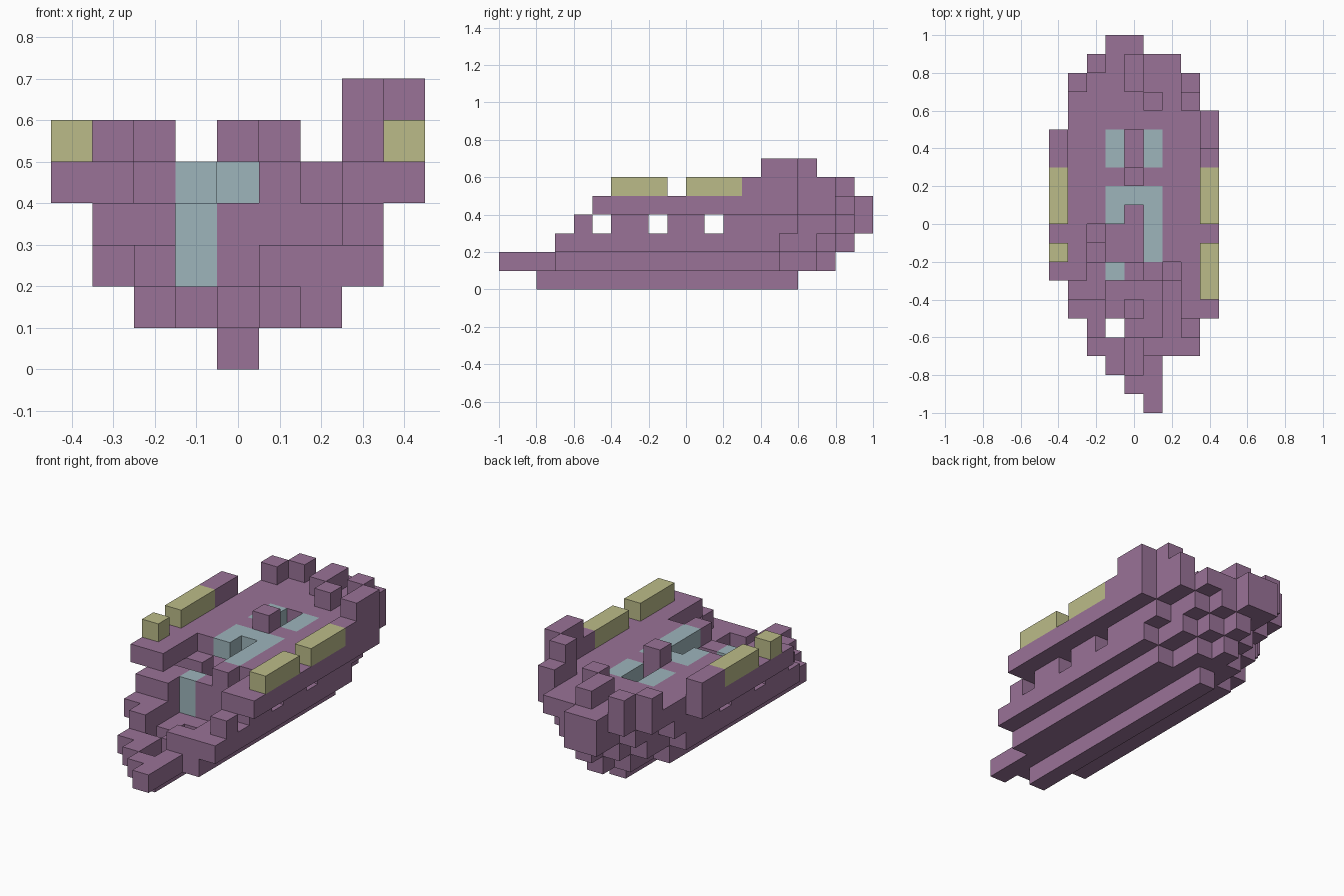
import bpy
import bmesh
from mathutils import Vector

CELL = 0.1
if "Cube" in bpy.data.objects:
    bpy.data.objects.remove(bpy.data.objects["Cube"], do_unlink=True)


def material(name, colour):
    mat = bpy.data.materials.new(name)
    mat.use_nodes = True
    mat.diffuse_color = (*colour, 1)
    mat.node_tree.nodes["Principled BSDF"].inputs["Base Color"].default_value = (*colour, 1)
    return mat


purple = material("dusty purple", (0.32, 0.17, 0.31))
teal = material("pale teal", (0.34, 0.46, 0.5))
yellow = material("straw yellow", (0.5, 0.5, 0.25))

parts = {}     # part name -> set of cells (column, row, layer)
colours = {}   # part name -> material


def run(part, mat, layer, column, start, stop, skip=()):
    """Add a fore-and-aft row of blocks; row 0 is the bow, column 0 the centre line."""
    colours[part] = mat
    cells = parts.setdefault(part, set())
    cells.update((column, row, layer) for row in range(start, stop) if row not in skip)


def rows(part, mat, layer, spans, skip=()):
    for column, (start, stop) in spans.items():
        run(part, mat, layer, column, start, stop, skip)


# Keel and worn bottom planks
run("keel", purple, 0, 0, 2, 16)
rows("bottom_planks", purple, 1, {-2: (3, 15), 1: (0, 17), 2: (3, 15)})
run("bottom_planks", purple, 1, -1, 2, 17, skip=(4,))
run("bottom_planks", purple, 1, 0, 1, 18, skip=(2, 3, 5))

# Lower sides with the closed stern
rows("lower_hull", purple, 2, {-3: (5, 15), -2: (4, 17), 2: (3, 17), 3: (3, 15)})
rows("lower_hull", purple, 2, {-1: (16, 18), 0: (16, 19), 1: (16, 18)})
run("lower_hull", purple, 2, 1, 3, 4)

# Upper sides pierced by ports
ports = (5, 8, 11)
rows("upper_hull", purple, 3, {-3: (6, 16), 3: (4, 16)}, skip=ports)
rows("upper_hull", purple, 3, {-2: (15, 18), -1: (16, 20), 0: (16, 20), 1: (16, 19), 2: (15, 18)})
run("upper_hull", purple, 3, -2, 6, 10, skip=ports)

# Cabin wall with its door
for layer in (2, 3):
    for column in (0, 1, 2):
        run("cabin_wall", purple, layer, column, 7, 8)
    run("cabin_door", teal, layer, -1, 7, 8)

# Deck with openings and glass panels
rows("deck_glass", teal, 4, {-1: (10, 12), 0: (11, 12), 1: (8, 12)})
rows("deck_skylights", teal, 4, {-1: (13, 15), 1: (13, 15)})
rows("deck", purple, 4, {-4: (7, 15), -3: (7, 18), -2: (10, 19), 2: (8, 19), 3: (5, 18), 4: (5, 16)})
rows("deck", purple, 4, {-1: (12, 13), 0: (12, 13), 1: (12, 13)})
rows("deck", purple, 4, {-1: (15, 20), 0: (15, 20), 1: (15, 19)})
run("deck", purple, 4, 1, 7, 8)

# Rails, posts and stern blocks standing on the deck
rows("left_rail", yellow, 5, {4: (6, 13)}, skip=(9,))
rows("right_rail", yellow, 5, {-4: (8, 13)}, skip=(9,))
rows("rail_ends", purple, 5, {-4: (13, 15), 4: (13, 16)})
run("mast_stump", purple, 5, 0, 12, 13)
rows("stern_posts", purple, 5, {-3: (17, 18), -2: (18, 19), 0: (17, 19), 1: (16, 17), 3: (16, 18)})
rows("corner_post", purple, 6, {4: (14, 16), 3: (16, 17)})

filled = set().union(*parts.values())
AXES = [Vector(a) for a in ((1, 0, 0), (0, 1, 0), (0, 0, 1))]


def build(name, cells, mat):
    """Make one mesh of the outer block faces of a part."""
    bm = bmesh.new()
    for cell in sorted(cells):
        centre = Vector((cell[0], cell[1] - 9.5, cell[2] + 0.5))
        for k, axis in enumerate(AXES):
            for sign in (-1, 1):
                neighbour = list(cell)
                neighbour[k] += sign
                if tuple(neighbour) in filled:
                    continue
                u = AXES[(k + 1) % 3] * 0.5
                v = AXES[(k + 2) % 3] * 0.5 * sign
                middle = centre + axis * 0.5 * sign
                corners = (middle - u - v, middle + u - v, middle + u + v, middle - u + v)
                bm.faces.new([bm.verts.new(p * CELL) for p in corners])
    bmesh.ops.remove_doubles(bm, verts=bm.verts, dist=CELL / 100)
    mesh = bpy.data.meshes.new(name)
    bm.to_mesh(mesh)
    bm.free()
    mesh.materials.append(mat)
    bpy.context.collection.objects.link(bpy.data.objects.new(name, mesh))


for name, cells in parts.items():
    build(name, cells, colours[name])
